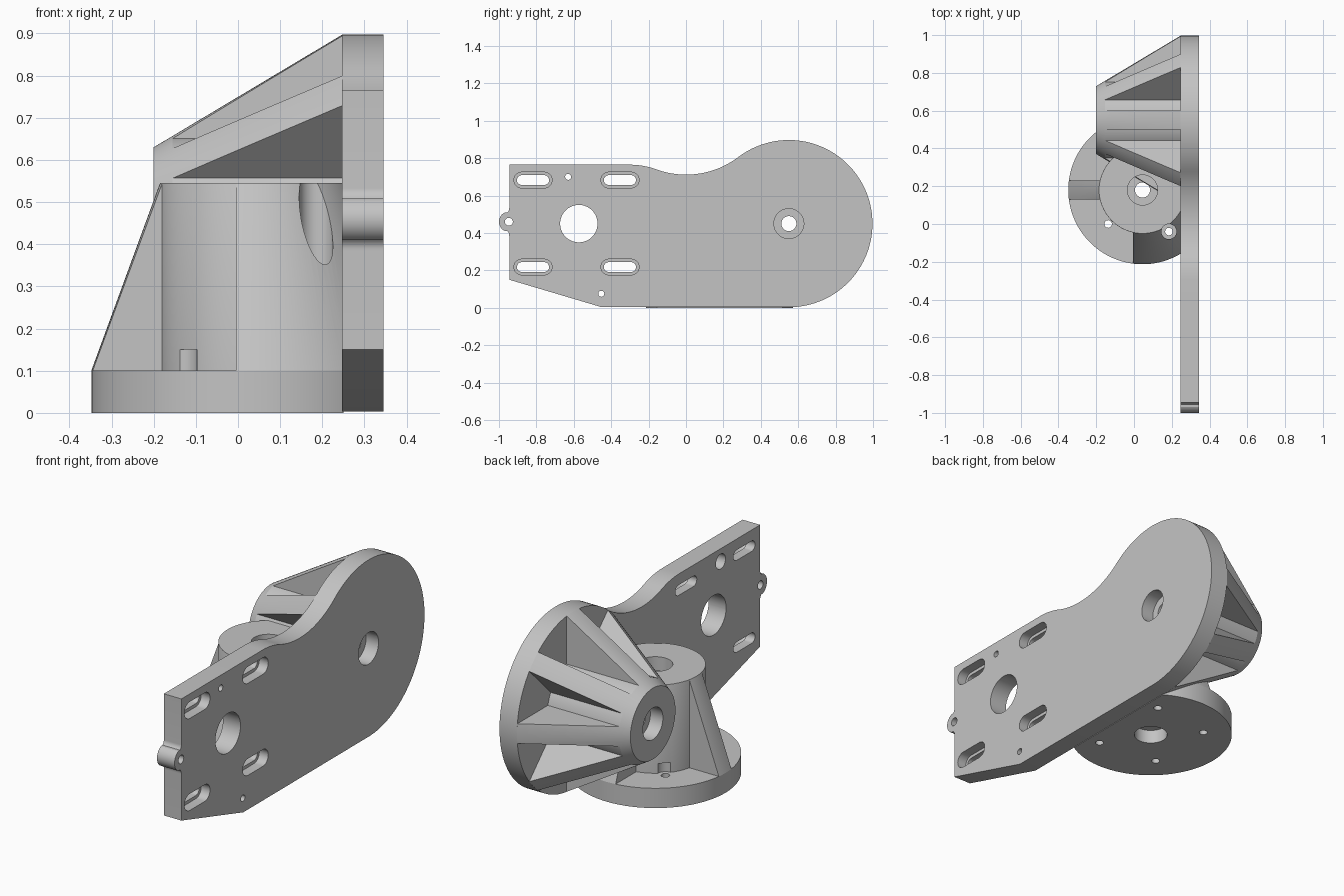
import bpy, bmesh, math
from mathutils import Vector, Matrix

if "Cube" in bpy.data.objects:
    bpy.data.objects.remove(bpy.data.objects["Cube"])

grey = bpy.data.materials.new("grey_plastic")
grey.diffuse_color = (0.55, 0.55, 0.55, 1)
grey.use_nodes = True
grey.node_tree.nodes["Principled BSDF"].inputs["Base Color"].default_value = grey.diffuse_color

HUB_Y, HUB_Z = 0.55, 0.45          # arm joint axis (along x)
PX, PY = 0.045, 0.18               # pillar axis (along z)
X0, X1 = 0.247, 0.345              # plate back and outer faces
ALONG_X = Matrix(((0, 0, 1, 0), (1, 0, 0, 0), (0, 1, 0, 0), (0, 0, 0, 1)))  # (y, z, x) -> (x, y, z)
ALONG_Z = Matrix.Identity(4)


def arc(cx, cy, r, a0, a1, n=24):
    """Points of an arc, angles in degrees."""
    return [(cx + r * math.cos(math.radians(a0 + (a1 - a0) * i / n)),
             cy + r * math.sin(math.radians(a0 + (a1 - a0) * i / n))) for i in range(n + 1)]


def make(name, bm, matrix):
    bm.transform(matrix)
    bmesh.ops.remove_doubles(bm, verts=bm.verts, dist=1e-5)
    bmesh.ops.recalc_face_normals(bm, faces=bm.faces)
    mesh = bpy.data.meshes.new(name)
    bm.to_mesh(mesh)
    bm.free()
    mesh.materials.append(grey)
    ob = bpy.data.objects.new(name, mesh)
    bpy.context.collection.objects.link(ob)
    return ob


def prism(name, points, low, high, matrix):
    bm = bmesh.new()
    face = bm.faces.new([bm.verts.new((u, v, low)) for u, v in points])
    top = bmesh.ops.extrude_face_region(bm, geom=[face])["geom"]
    bmesh.ops.translate(bm, vec=(0, 0, high - low),
                        verts=[g for g in top if isinstance(g, bmesh.types.BMVert)])
    return make(name, bm, matrix)


def cone(name, u, v, r0, r1, low, high, matrix, n=96):
    bm = bmesh.new()
    bmesh.ops.create_cone(bm, cap_ends=True, segments=n, radius1=r0, radius2=r1, depth=high - low,
                          matrix=Matrix.Translation((u, v, (low + high) / 2)))
    return make(name, bm, matrix)


def hole(u, v, r, low, high, matrix, n=48):
    return cone("cutter", u, v, r, r, low, high, matrix, n)


def slot(y0, y1, z, r, low, high):
    pts = arc(y1, z, r, -90, 90, 16) + arc(y0, z, r, 90, 270, 16)
    return prism("cutter", pts, low, high, ALONG_X)


def carve(ob, tools, operation="DIFFERENCE"):
    """Apply booleans and throw the cutters away."""
    for t in tools:
        m = ob.modifiers.new("cut", "BOOLEAN")
        m.operation, m.solver, m.object = operation, "EXACT", t
    dg = bpy.context.evaluated_depsgraph_get()
    mesh = bpy.data.meshes.new_from_object(ob.evaluated_get(dg))
    ob.modifiers.clear()
    ob.data = mesh
    mesh.materials.clear()
    mesh.materials.append(grey)
    for t in tools:
        bpy.data.objects.remove(t)


# Arm plate outline: round lobe, flat foot, slanted corner, ear, top dip
outline = arc(HUB_Y, HUB_Z, 0.447, 127.2, -90, 80)
outline += [(-0.45, 0.003), (-0.945, 0.15), (-0.945, 0.385)]
outline += arc(-0.975, 0.387, 0.03, 0, 50, 6)[1:]
outline += arc(-0.945, 0.46, 0.055, 245, 115, 20)
outline += arc(-0.975, 0.533, 0.03, -50, 0, 6)
outline += [(-0.945, 0.765)]
outline += arc(-0.3, 0.353, 0.412, 90, 69.9, 12)
outline += arc(0, 1.175, 0.463, 249.9, 307.2, 30)[1:-1]
plate = prism("arm_plate", outline, X0, X1, ALONG_X)

cuts = [hole(-0.573, 0.45, 0.1, 0.2, 0.4, ALONG_X, 64),      # motor opening
        hole(-0.947, 0.46, 0.021, 0.2, 0.4, ALONG_X),        # ear hole
        hole(HUB_Y, HUB_Z, 0.04, 0.2, 0.4, ALONG_X),         # joint bore
        hole(HUB_Y, HUB_Z, 0.08, X1 - 0.07, 0.4, ALONG_X)]
for y, z in ((-0.63, 0.70), (-0.453, 0.075)):                # small screws, recessed at the back
    cuts += [hole(y, z, 0.016, 0.2, 0.4, ALONG_X), hole(y, z, 0.038, 0.2, X0 + 0.05, ALONG_X)]
for y in (-0.878, -0.413):                                   # stepped mounting slots
    for z in (0.218, 0.683):
        cuts += [slot(y, y + 0.12, z, 0.026, 0.2, 0.4), slot(y, y + 0.12, z, 0.042, X1 - 0.05, 0.4)]
carve(plate, cuts)

# Ribbed conical joint hub: cone limited to a round core with eight ribs
hub = cone("joint_hub", HUB_Y, HUB_Z, 0.18, 0.447, -0.2, X0, ALONG_X, 128)
CORE, HALF = 0.207, 0.05
edge = math.degrees(math.asin(HALF / CORE))
star = []
for k in range(8):
    a = math.radians(45 * k)
    for side in (-HALF, HALF):
        star.append((HUB_Y + 0.5 * math.cos(a) - side * math.sin(a),
                     HUB_Z + 0.5 * math.sin(a) + side * math.cos(a)))
    star += arc(HUB_Y, HUB_Z, CORE, 45 * k + edge, 45 * k + 45 - edge, 6)
carve(hub, [prism("cutter", star, -0.3, 0.4, ALONG_X)], "INTERSECT")
carve(hub, [hole(HUB_Y, HUB_Z, 0.04, -0.3, 0.4, ALONG_X),
            hole(HUB_Y, HUB_Z, 0.08, -0.3, -0.13, ALONG_X)])

# Screw positions around the base
screws = [(PX - 0.182, PY - 0.18), (PX - 0.182, PY + 0.18), (PX + 0.14, PY - 0.22), (PX + 0.14, PY + 0.22)]

# Base disc, trimmed at the plate
base = cone("base_disc", PX, PY, 0.393, 0.393, 0, 0.1, ALONG_Z, 128)
box = [(-1, -1), (0.25, -1), (0.25, 1), (-1, 1)]
carve(base, [prism("cutter", box, -0.5, 0.5, ALONG_Z)], "INTERSECT")
carve(base, [hole(x, y, 0.02, -0.1, 0.2, ALONG_Z, 32) for x, y in screws]
      + [hole(PX, PY, 0.04, -0.1, 0.2, ALONG_Z), hole(PX, PY, 0.08, -0.1, 0.07, ALONG_Z)])

# Pillar: cone limited to a round core, one outer rib and a solid web to the plate
pillar = cone("pillar", PX, PY, 0.393, 0.23, 0.1, 0.545, ALONG_Z, 128)
R = 0.2305
e = math.degrees(math.asin(HALF / R))
shape = [(PX - HALF, PY - 0.5), (0.25, PY - 0.5), (0.25, PY + 0.5), (PX - HALF, PY + 0.5)]
shape += arc(PX, PY, R, 90 + e, 180 - e, 24)
shape += [(PX - 0.5, PY + HALF), (PX - 0.5, PY - HALF)]
shape += arc(PX, PY, R, 180 + e, 270 - e, 24)
carve(pillar, [prism("cutter", shape, 0, 0.7, ALONG_Z)], "INTERSECT")
carve(pillar, [hole(PX, PY, 0.04, 0, 0.7, ALONG_Z), hole(PX, PY, 0.08, 0.475, 0.7, ALONG_Z)]
      + [hole(x, y, 0.04, 0.05, 0.15 if x < 0 else 0.7, ALONG_Z) for x, y in screws])

# Smooth round walls, keep edges crisp
for ob in (plate, hub, base, pillar):
    bpy.ops.object.select_all(action="DESELECT")
    ob.select_set(True)
    bpy.context.view_layer.objects.active = ob
    bpy.ops.object.shade_smooth_by_angle(angle=math.radians(25))
